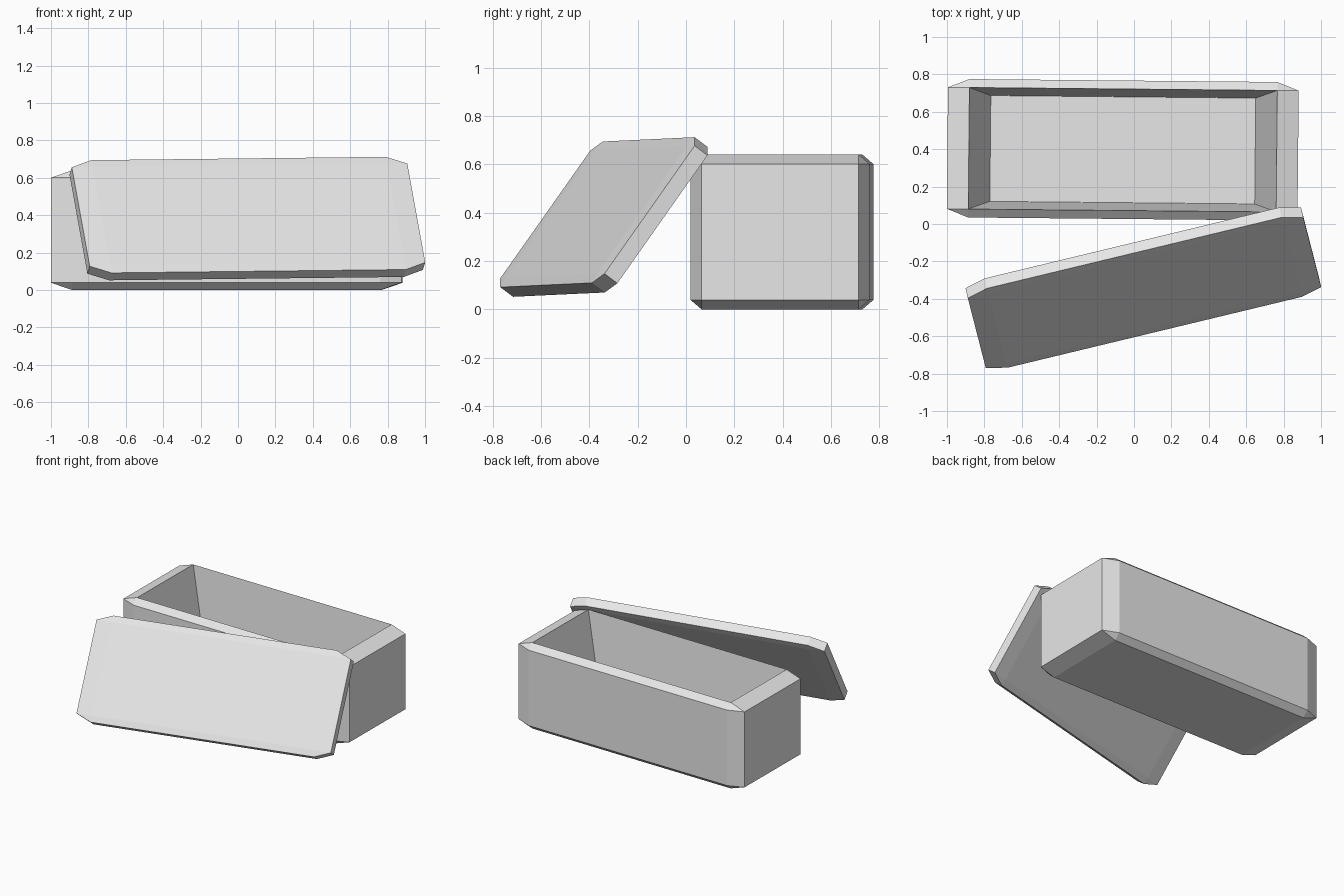
import bpy, bmesh
from math import radians
from mathutils import Matrix, Vector

old = bpy.data.objects.get("Cube")
if old:
    bpy.data.objects.remove(old, do_unlink=True)

grey = bpy.data.materials.new("stone_grey")
grey.use_nodes = True
colour = (0.8, 0.8, 0.8, 1)
grey.diffuse_color = colour
grey.node_tree.nodes["Principled BSDF"].inputs["Base Color"].default_value = colour


def chamfered_block(size):
    """Cube with one-step chamfers, stretched so the chamfers stretch too."""
    bm = bmesh.new()
    bmesh.ops.create_cube(bm, size=1)
    bmesh.ops.bevel(bm, geom=bm.edges[:], offset=0.061, segments=1,
                    affect='EDGES', profile=0.5)
    bmesh.ops.scale(bm, vec=size, verts=bm.verts)
    return bm


def finish(bm, name, matrix):
    bmesh.ops.recalc_face_normals(bm, faces=bm.faces)
    mesh = bpy.data.meshes.new(name)
    bm.to_mesh(mesh)
    bm.free()
    mesh.materials.append(grey)
    obj = bpy.data.objects.new(name, mesh)
    obj.matrix_world = matrix
    bpy.context.collection.objects.link(obj)


# Open box: the top face is pushed down to make a tapering cavity
length, width, height = 1.875, 0.74, 0.64
bm = chamfered_block((length, width, height))
top = max(bm.faces, key=lambda f: f.calc_center_median().z)
floor = bmesh.ops.extrude_discrete_faces(bm, faces=[top])["faces"][0]
for v in floor.verts:
    v.co.x -= 0.115 * (1 if v.co.x > 0 else -1)
    v.co.y -= 0.042 * (1 if v.co.y > 0 else -1)
    v.co.z -= 0.52
finish(bm, "box", Matrix.Translation((-0.06, 0.397, height / 2))
       @ Matrix.Rotation(radians(-0.55), 4, 'Z'))

# Lid: thin slab leaning against the front of the box
along = Vector((0.972, 0.234, 0.011)).normalized()
normal = along.cross(Vector((-0.15, 0.57, 0.81))).normalized()
up = normal.cross(along)
lean = Matrix((along, up, normal)).transposed().to_4x4()
finish(chamfered_block((1.845, 0.745, 0.077)), "lid",
       Matrix.Translation((0.05, -0.34, 0.382)) @ lean)
